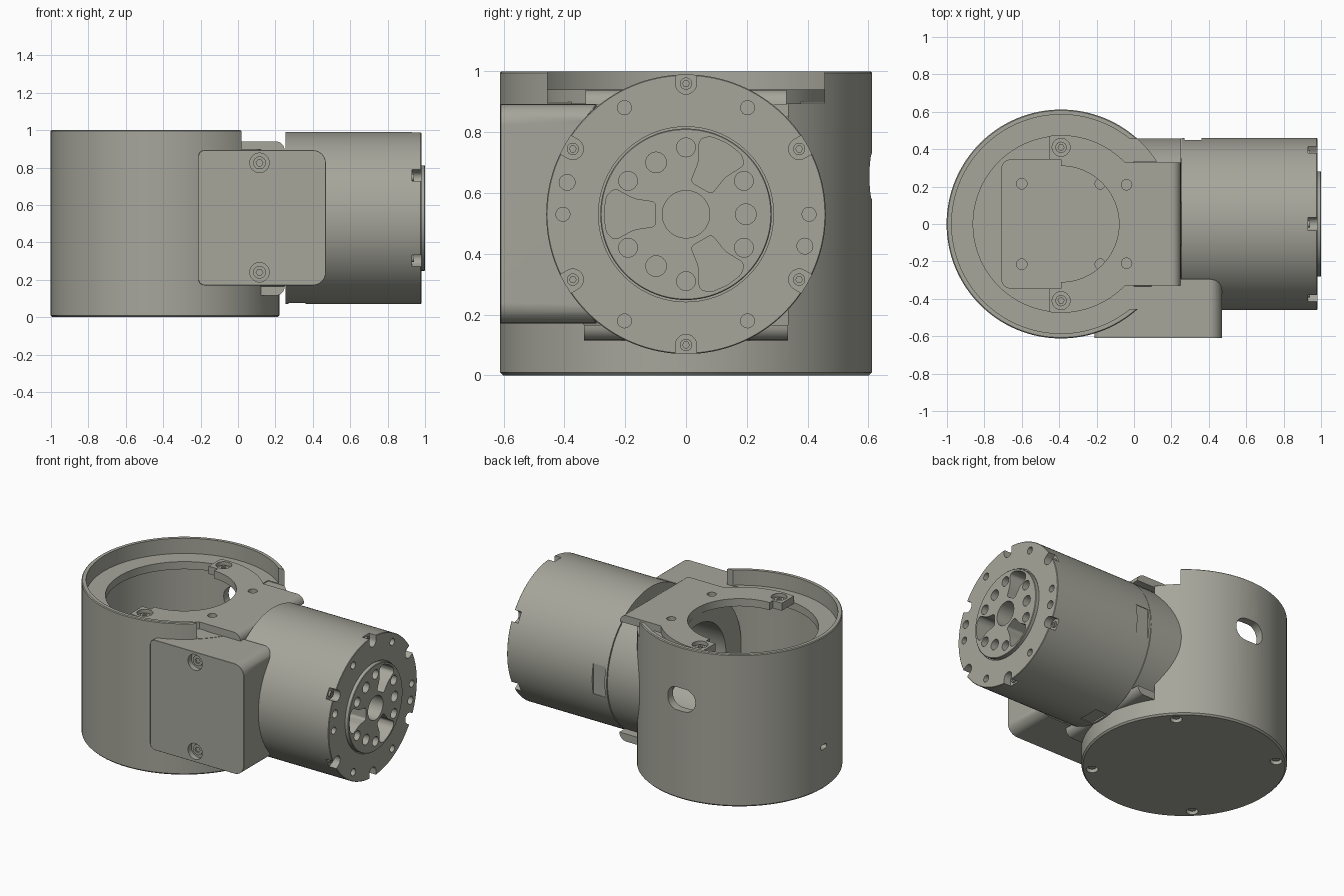
import bpy, bmesh
from math import sin, cos, pi, radians

if "Cube" in bpy.data.objects:
    bpy.data.objects.remove(bpy.data.objects["Cube"])

CX, AZ = -0.39, 0.53          # housing axis x, arm axis z


def place(u, v, t, axis):
    return {'X': (t, u, v), 'Y': (u, t, v), 'Z': (u, v, t)}[axis]


def finish(bm, name):
    bmesh.ops.recalc_face_normals(bm, faces=bm.faces[:])
    me = bpy.data.meshes.new(name)
    bm.to_mesh(me)
    bm.free()
    ob = bpy.data.objects.new(name, me)
    bpy.context.collection.objects.link(ob)
    return ob


def prism(name, pts, t0, t1, axis='Z', rnd=0.0):
    """Extrude a 2D outline along an axis, optionally rounding its corners."""
    bm = bmesh.new()
    a = [bm.verts.new(place(u, v, t0, axis)) for u, v in pts]
    b = [bm.verts.new(place(u, v, t1, axis)) for u, v in pts]
    bm.faces.new(a)
    bm.faces.new(b[::-1])
    n = len(pts)
    for i in range(n):
        j = (i + 1) % n
        bm.faces.new((a[i], b[i], b[j], a[j]))
    if rnd:
        bmesh.ops.recalc_face_normals(bm, faces=bm.faces[:])
        edges = [bm.edges.get((a[i], b[i])) for i in range(n)]
        bmesh.ops.bevel(bm, geom=edges, offset=rnd, segments=6, profile=0.5, affect='EDGES')
    return finish(bm, name)


def rect(u0, u1, v0, v1):
    return [(u0, v0), (u1, v0), (u1, v1), (u0, v1)]


def cyl(name, r, t0, t1, u=0.0, v=0.0, axis='Z', n=24):
    return prism(name, [(u + r * cos(2 * pi * i / n), v + r * sin(2 * pi * i / n))
                        for i in range(n)], t0, t1, axis)


def lathe(name, prof, u, v, axis, n=96):
    """Revolve (radius, height) points; first and last lie on the axis."""
    bm = bmesh.new()
    rings = [[bm.verts.new(place(u + r * cos(2 * pi * i / n), v + r * sin(2 * pi * i / n), t, axis))
              for i in range(n if r > 0 else 1)] for r, t in prof]
    for p, q in zip(rings, rings[1:]):
        for i in range(n):
            j = (i + 1) % n
            f = [p[i % len(p)], p[j % len(p)], q[j % len(q)], q[i % len(q)]]
            bm.faces.new(list(dict.fromkeys(f)))
    return finish(bm, name)


def boolean(ob, tools, op='DIFFERENCE'):
    """Join the separate tools into one mesh, apply it and remove it."""
    bpy.ops.object.select_all(action='DESELECT')
    for t in tools:
        t.select_set(True)
        t.hide_render = True
    tool = tools[0]
    bpy.context.view_layer.objects.active = tool
    if len(tools) > 1:
        bpy.ops.object.join()
    m = ob.modifiers.new('bool', 'BOOLEAN')
    m.object, m.operation, m.solver = tool, op, 'EXACT'
    bpy.context.view_layer.objects.active = ob
    bpy.ops.object.modifier_apply(modifier=m.name)
    bpy.data.objects.remove(tool)


def turn(pts, deg, cu=0.0, cv=AZ):
    c, s = cos(radians(deg)), sin(radians(deg))
    return [(cu + u * c - v * s, cv + u * s + v * c) for u, v in pts]


# Round housing: hollow cup with a recessed inner ledge
housing = lathe('housing', [(0, 0), (.602, 0), (.612, .01), (.612, .995), (.607, 1), (.585, 1),
                            (.585, .9), (.47, .9), (.47, .85), (.56, .85), (.56, .115),
                            (0, .115)], CX, 0, 'Z', 128)
boolean(housing, [prism('rim_cut', rect(-.1, .4, -.455, .455), .895, 1.1)])
boolean(housing, [prism('mouth_cut', rect(0, .4, -.335, .335), .12, .91)])
boolean(housing, [prism('side_slot', rect(CX - .1, CX + .1, .58, .73), .4, .8, 'Y', .07),
                  prism('rear_slot', rect(-.03, .03, .26, .29), -1.1, -.9, 'X', .013)])
corners = [turn([(.55, 0)], 45 + 90 * k, CX, 0)[0] for k in range(4)]
boolean(housing, [cyl('foot_hole', .036, -.1, .03, u, v) for u, v in corners])
for u, v in corners:
    cyl('foot_screw', .024, .015, .035, u, v)

# Floor pad inside the housing
pad = prism('floor_pad', rect(-.71, -.07, -.345, .345), .1, .14, 'Z', .05)
boolean(pad, [cyl('pad_hole', .028, .12, .2, CX + sx * .21, sy * .215)
              for sx in (-1, 1) for sy in (-1, 1)])


def frame_limits():
    return prism('frame_limits', rect(-1.2, .25, .115, .94), -1, 1, 'Y', .05)


# C-shaped top plate with two screw tabs
plate = cyl('top_plate', .475, .89, .95, CX, 0, n=96)
boolean(plate, [prism('tongue', rect(-.2, .35, -.33, .33), .89, .95)], 'UNION')
boolean(plate, [prism('tab_cut', rect(-1.2, -.455, -.8, .8), .8, 1.1)])
boolean(plate, [cyl('round_opening', .31, .8, 1.1, CX, 0, n=96)])
boolean(plate, [prism('back_opening', rect(-.8, CX, -.345, .345), .8, 1.1)])
boolean(plate, [frame_limits()], 'INTERSECT')
boolean(plate, [cyl('tab_hole', .048, .915, 1, CX, s * .41) for s in (-1, 1)] +
        [cyl('plate_hole', .028, .91, 1, -.04, s * .21) for s in (-1, 1)])
for s in (-1, 1):
    screw = cyl('tab_screw', .03, .9, .925, CX, s * .41)
    boolean(screw, [cyl('socket', .016, .915, 1, CX, s * .41, n=6)])

# Lower plate and neck that joins housing and arm
lower = prism('lower_plate', rect(-.05, .3, -.335, .335), .1, .165)
boolean(lower, [frame_limits()], 'INTERSECT')
neck = cyl('neck', .458, -.08, .3, 0, AZ, 'X', 96)
boolean(neck, [frame_limits()], 'INTERSECT')
boolean(neck, [prism('neck_top_cut', rect(-.3, .2, -.5, .5), .9, 1.1)])
boolean(neck, [cyl('neck_bore', .3, -.3, .2, 0, AZ, 'X', 64)])
cyl('neck_joint', .35, .21, .3, 0, AZ, 'X', 64)

# Side cover on the front
cover = prism('side_cover', rect(-.212, .47, .17, .893), -.61, -.295, 'Y', .035)
boolean(cover, [prism('corner_round', rect(-.5, .47, .17, .893), -.9, 0, 'Y', .07)], 'INTERSECT')
boolean(cover, [prism('back_round', rect(-.5, .47, -.9, -.295), -.2, 1.2, 'Z', .06)], 'INTERSECT')
boolean(cover, [cyl('housing_clear', .585, -.2, 1.2, CX, 0, n=96)])
bev = cover.modifiers.new('edge', 'BEVEL')
bev.width, bev.segments, bev.limit_method, bev.angle_limit = .01, 1, 'ANGLE', radians(60)
bpy.context.view_layer.objects.active = cover
bpy.ops.object.modifier_apply(modifier='edge')
boolean(cover, [cyl('cover_hole', .052, -.7, -.575, .115, z, 'Y', 32) for z in (.24, .825)])
for z in (.24, .825):
    screw = cyl('cover_screw', .034, -.585, -.56, .115, z, 'Y')
    boolean(screw, [cyl('socket', .018, -.7, -.57, .115, z, 'Y', 6)])

# Horizontal arm with raised output flange
arm = lathe('arm', [(0, .255), (.46, .255), (.46, .977), (.457, .98), (.288, .98), (.288, .972),
                    (.282, .972), (.282, .997), (.279, 1), (0, 1)], 0, AZ, 'X', 128)
ARC = [(.43 + .035 * cos(a), .035 * sin(a)) for a in [pi / 2 + pi * i / 10 for i in range(11)]]
notch = ARC + [(.6, -.035), (.6, .035)]
boolean(arm, [prism('screw_notch', turn(notch, 30 + 60 * k), .93, 1.1, 'X') for k in range(6)] +
        [prism('side_pocket', rect(.27, .36, .43, .63), .445, .6, 'Y'),
         prism('bottom_pocket', rect(.27, .36, -.07, .07), -.1, .08, 'Z')])
face_holes = [(.405, a, .023) for a in (0, 60, 120, 180, 240, 300)]
face_holes += [(.405, a, .026) for a in (165, 345)]
flange_holes = [(.22, 30 + 60 * k, .031) for k in range(6)] + [(.197, 120 * k, .034) for k in range(3)]
lobe = [(.10, -.04), (.17, -.05), (.235, -.085), (.262, -.06), (.27, 0),
        (.262, .06), (.235, .085), (.17, .05), (.10, .04)]
tools = [prism('lobe', turn(lobe, 60 + 120 * k), .88, 1.1, 'X', .014) for k in range(3)]
tools.append(cyl('centre_bore', .078, .8, 1.1, 0, AZ, 'X', 48))
for r, a, size in face_holes + flange_holes:
    u, v = turn([(r, 0)], a)[0]
    tools.append(cyl('bolt_hole', size, .92, 1.1, u, v, 'X'))
boolean(arm, tools)
for k in range(6):
    u, v = turn([(.43, 0)], 30 + 60 * k)[0]
    screw = cyl('arm_screw', .02, .92, .942, u, v, 'X')
    boolean(screw, [cyl('socket', .011, .935, 1, u, v, 'X', 6)])

# Dark warm grey finish, smooth curved sides and crisp edges
mat = bpy.data.materials.new('dark_grey')
mat.diffuse_color = (.38, .38, .33, 1)
mat.use_nodes = True
mat.node_tree.nodes["Principled BSDF"].inputs["Base Color"].default_value = mat.diffuse_color
bpy.ops.object.select_all(action='SELECT')
bpy.context.view_layer.objects.active = housing
bpy.ops.object.shade_smooth_by_angle(angle=radians(30))
for ob in bpy.context.collection.objects:
    ob.data.materials.clear()
    ob.data.materials.append(mat)
    ob.modifiers.new('flat_normals', 'WEIGHTED_NORMAL').keep_sharp = True
